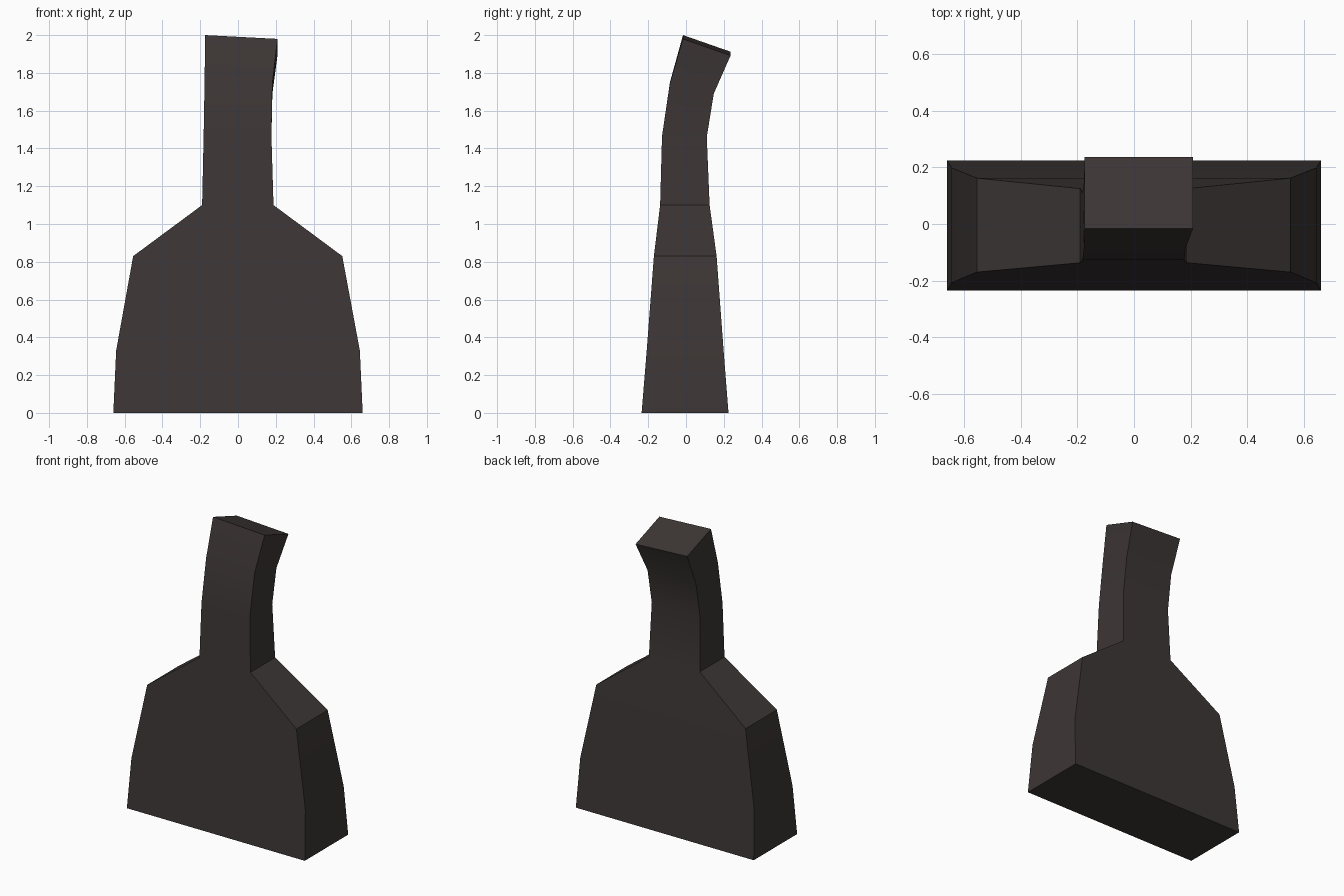
import bpy, bmesh, math

if "Cube" in bpy.data.objects:
    bpy.data.objects.remove(bpy.data.objects["Cube"])

# one dark grey-brown colour
mat = bpy.data.materials.new("dark_brown_grey")
mat.diffuse_color = (0.046, 0.037, 0.036, 1)
mat.use_nodes = True
mat.node_tree.nodes["Principled BSDF"].inputs["Base Color"].default_value = mat.diffuse_color

# rectangular sections: left x, right x, (front y, z), (back y, z), drop of right side
sections = [
    (-0.66, 0.66, (-0.235, 0.0), (0.225, 0.0), 0),        # foot
    (-0.645, 0.645, (-0.208, 0.33), (0.199, 0.33), 0),    # lower side bend
    (-0.555, 0.552, (-0.17, 0.83), (0.162, 0.83), 0),     # shoulder
    (-0.19, 0.188, (-0.137, 1.10), (0.125, 1.10), 0),     # neck base
    (-0.182, 0.177, (-0.127, 1.465), (0.11, 1.46), 0),    # neck middle
    (-0.177, 0.182, (-0.085, 1.75), (0.147, 1.695), 0.005),
    (-0.174, 0.209, (-0.016, 2.0), (0.236, 1.912), 0.02), # tilted tip
]

# loft the body and bent neck through the sections
bm = bmesh.new()
rings = []
for xl, xr, (yf, zf), (yb, zb), drop in sections:
    pts = [(xl, yf, zf), (xr, yf, zf - drop), (xr, yb, zb - drop), (xl, yb, zb)]
    rings.append([bm.verts.new(p) for p in pts])
for a, b in zip(rings, rings[1:]):
    for i in range(4):
        j = (i + 1) % 4
        bm.faces.new((a[i], a[j], b[j], b[i]))
bm.faces.new(rings[0][::-1])
bm.faces.new(rings[-1])
bmesh.ops.recalc_face_normals(bm, faces=bm.faces)

mesh = bpy.data.meshes.new("body_with_neck")
bm.to_mesh(mesh)
bm.free()
mesh.materials.append(mat)
body = bpy.data.objects.new("body_with_neck", mesh)
bpy.context.collection.objects.link(body)

# soft shading along the bends, crisp corners elsewhere
bpy.context.view_layer.objects.active = body
body.select_set(True)
bpy.ops.object.shade_smooth_by_angle(angle=math.radians(30))
